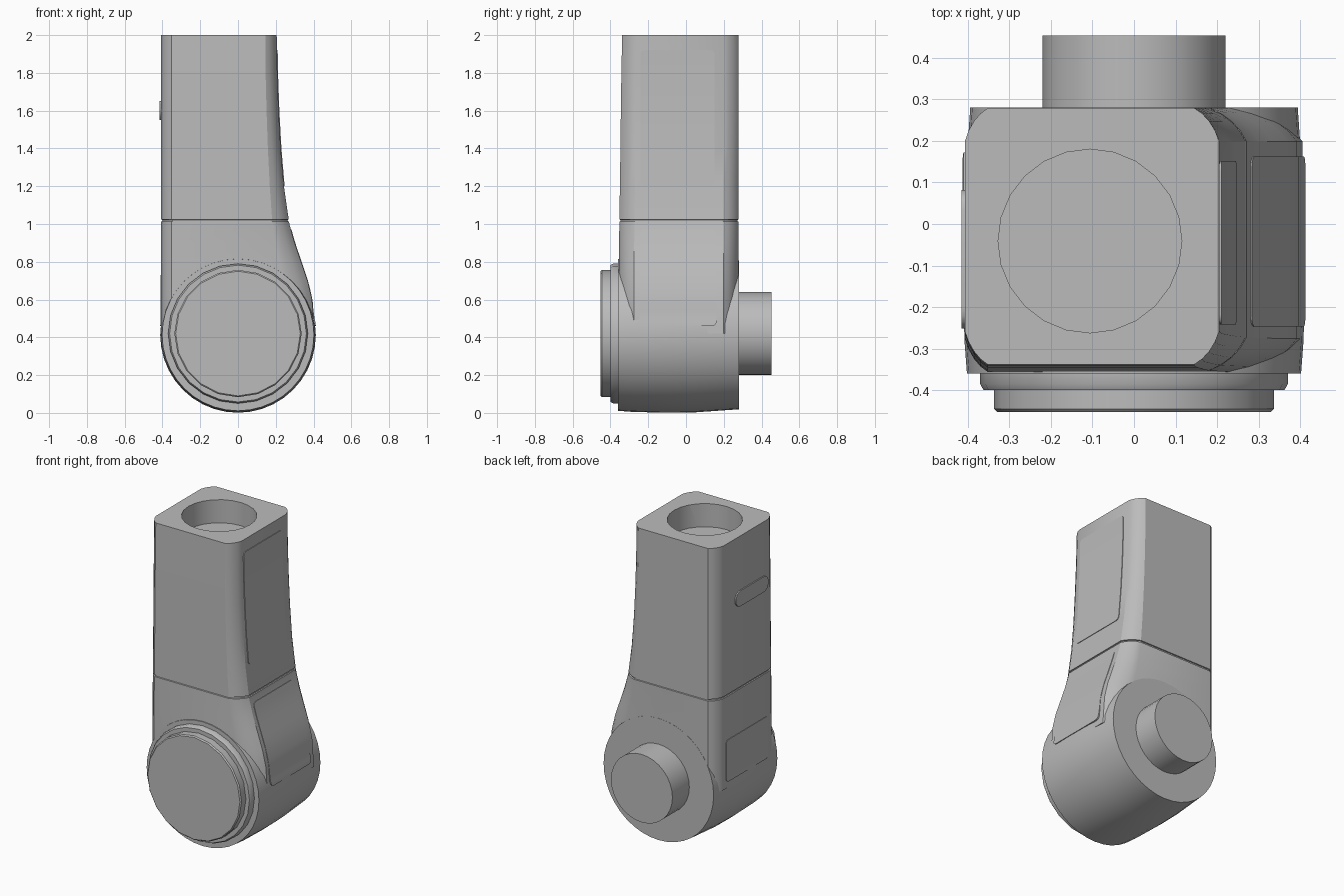
import bpy, bmesh, math
from mathutils import Vector

cube = bpy.data.objects.get("Cube")
if cube:
    bpy.data.objects.remove(cube, do_unlink=True)

grey = bpy.data.materials.new("mid_grey")
grey.use_nodes = True
grey.diffuse_color = (0.5, 0.5, 0.5, 1)
grey.node_tree.nodes["Principled BSDF"].inputs["Base Color"].default_value = (0.5, 0.5, 0.5, 1)

DRUM_Z, DRUM_R = 0.413, 0.412
BACK, LEFT = 0.279, -0.407


def finish(name, bm, angle=24):
    bmesh.ops.recalc_face_normals(bm, faces=bm.faces)
    mesh = bpy.data.meshes.new(name)
    bm.to_mesh(mesh)
    bm.free()
    obj = bpy.data.objects.new(name, mesh)
    bpy.context.collection.objects.link(obj)
    mesh.materials.append(grey)
    smooth(obj, angle)
    return obj


def smooth(obj, angle):
    bpy.ops.object.select_all(action='DESELECT')
    obj.select_set(True)
    bpy.context.view_layer.objects.active = obj
    bpy.ops.object.shade_smooth_by_angle(angle=math.radians(angle))


def loft(name, rings, angle=24):
    bm = bmesh.new()
    loops = [[bm.verts.new(p) for p in ring] for ring in rings]
    n = len(loops[0])
    for a, b in zip(loops, loops[1:]):
        for i in range(n):
            j = (i + 1) % n
            bm.faces.new((a[i], a[j], b[j], b[i]))
    bm.faces.new(loops[0])
    bm.faces.new(loops[-1])
    return finish(name, bm, angle)


def turned(name, profile, z, sides):
    """Solid turned about a front-to-back axis; profile is (y, radius)."""
    turn = [2 * math.pi * i / sides for i in range(sides)]
    return loft(name, [[(r * math.cos(t), y, z + r * math.sin(t)) for t in turn]
                       for y, r in profile], 30)


# Arm sections: height, right edge, front edge, right corner width
SECTIONS = [(0.42, 0.405, -0.356, 0.13), (0.6, 0.392, -0.356, 0.13),
            (0.7, 0.368, -0.356, 0.13), (0.8, 0.334, -0.355, 0.12),
            (0.9, 0.300, -0.354, 0.105), (1.0, 0.272, -0.353, 0.09),
            (1.2, 0.243, -0.350, 0.075), (1.4, 0.226, -0.347, 0.068),
            (1.6, 0.215, -0.345, 0.064), (1.8, 0.208, -0.342, 0.062),
            (2.0, 0.205, -0.338, 0.06)]


def section(z):
    for a, b in zip(SECTIONS, SECTIONS[1:]):
        if z <= b[0]:
            t = (z - a[0]) / (b[0] - a[0])
            return [p + (q - p) * t for p, q in zip(a, b)]
    return SECTIONS[-1]


def arm_ring(z, inset=0.0):
    z, right, front, corner = section(z)
    x0, x1, y0, y1 = LEFT + inset, right - inset, front + inset, BACK - inset
    pts = []
    for cx, cy, sx, sy, w in ((x1, y1, 1, 1, corner), (x0, y1, -1, 1, 0.055),
                              (x0, y0, -1, -1, 0.055), (x1, y0, 1, -1, corner)):
        d = 0.08
        arc = []
        for i in range(5):
            t, u = i / 4, math.pi / 8 * i
            # halfway between a straight chamfer and a round corner
            ax = (math.cos(u) + 1 - t) / 2
            ay = (math.sin(u) + t) / 2
            arc.append((cx - sx * w * (1 - ax), cy - sy * d * (1 - ay), z))
        pts += arc if sx * sy > 0 else arc[::-1]
    return pts


# Arm with a fine seam around it
levels = [(s[0], 0) for s in SECTIONS]
levels += [(1.012, 0), (1.014, 0.006), (1.022, 0.006), (1.024, 0)]
arm = loft("arm", [arm_ring(z, i) for z, i in sorted(levels)])

# Round socket in the top of the arm
bm = bmesh.new()
bmesh.ops.create_cone(bm, cap_ends=True, segments=24, radius1=0.221, radius2=0.221, depth=0.3)
bmesh.ops.translate(bm, verts=bm.verts, vec=Vector((-0.106, -0.041, 2.0)))
cutter = finish("socket_cutter", bm)
cutter.hide_render = True
cut = arm.modifiers.new("socket", 'BOOLEAN')
cut.object, cut.solver = cutter, 'EXACT'
bpy.context.view_layer.objects.active = arm
bpy.ops.object.modifier_apply(modifier=cut.name)
bpy.data.objects.remove(cutter, do_unlink=True)
smooth(arm, 24)

# Joint drum, stepped front cap and rear peg
turned("joint_drum", [(-0.36, 0.402), (-0.28, 0.408), (-0.1, DRUM_R), (0.05, 0.41),
                      (0.28, 0.394)], DRUM_Z, 40)
turned("cap_ring", [(-0.40, 0.362), (-0.385, 0.37), (-0.35, 0.37)], 0.42, 24)
turned("front_cap", [(-0.452, 0.33), (-0.445, 0.337), (-0.39, 0.337)], 0.42, 20)
turned("rear_peg", [(0.27, 0.22), (0.453, 0.22)], 0.42, 32)


def plate(name, side, y0, y1, z0, z1, r, lift):
    """Thin rounded plate that follows the side of the arm and drum."""
    zs = {z0 + (z1 - z0) * i / 12 for i in range(13)}
    for i in range(5):
        d = r * (1 - math.cos(math.pi / 8 * i))
        zs |= {z0 + d, z1 - d}
    rings = []
    for z in sorted(zs):
        d = min(z - z0, z1 - z, r)
        inset = r - math.sqrt(max(r * r - (r - d) ** 2, 0)) - 0.002
        drum = math.sqrt(max(DRUM_R ** 2 - (z - DRUM_Z) ** 2, 0))
        x = max(section(z)[1], drum) if side > 0 else max(-LEFT, drum)
        ya, yb = y0 + inset, y1 - inset
        a, b = side * (x - 0.012), side * (x + lift)
        rings.append([(a, ya, z), (b, ya, z), (b, yb, z), (a, yb, z)])
    return loft(name, rings)


plate("upper_panel", 1, -0.24, 0.15, 1.2, 1.92, 0.025, 0.004)
plate("lower_panel", 1, -0.245, 0.16, 0.46, 0.97, 0.025, 0.003)
plate("left_lower_panel", -1, -0.25, 0.17, 0.46, 0.73, 0.02, 0.003)
plate("left_slot_plate", -1, -0.25, 0.08, 1.55, 1.65, 0.049, 0.008)
